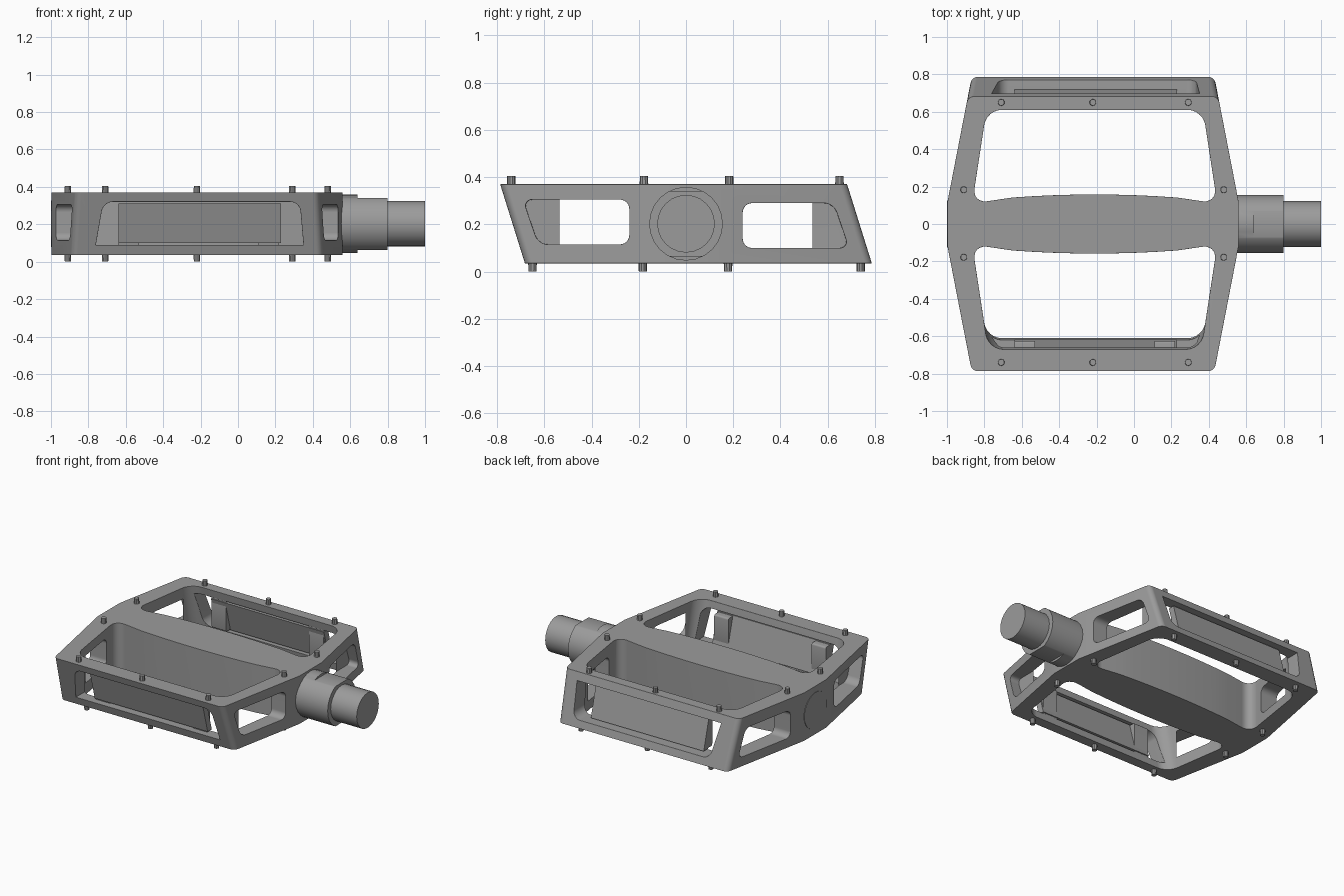
import bpy, bmesh, math
from mathutils import Matrix, Vector

if "Cube" in bpy.data.objects:
    bpy.data.objects.remove(bpy.data.objects["Cube"])

ZC, LOW, HIGH = 0.2025, 0.035, 0.37   # mid height, underside, top face

grey = bpy.data.materials.new("metal_grey")
grey.use_nodes = True
grey.diffuse_color = (0.33, 0.33, 0.33, 1)
grey.node_tree.nodes["Principled BSDF"].inputs["Base Color"].default_value = (0.33, 0.33, 0.33, 1)


def finish(bm, name):
    bmesh.ops.recalc_face_normals(bm, faces=bm.faces)
    mesh = bpy.data.meshes.new(name)
    bm.to_mesh(mesh)
    bm.free()
    mesh.materials.append(grey)
    obj = bpy.data.objects.new(name, mesh)
    bpy.context.collection.objects.link(obj)
    return obj


def activate(obj):
    bpy.ops.object.select_all(action='DESELECT')
    obj.select_set(True)
    bpy.context.view_layer.objects.active = obj


def smooth(obj, angle=35):
    activate(obj)
    bpy.ops.object.shade_smooth_by_angle(angle=math.radians(angle))


def place(p, side):
    """side -1 turns a point half a revolution about the axle."""
    x, y, z = p
    return (x, y, z) if side > 0 else (x, -y, 2 * ZC - z)


def loft(name, a, b, side=1, corners=(), radius=0.0, segments=6):
    """Solid between two matching loops, with chosen long edges rounded."""
    bm = bmesh.new()
    va = [bm.verts.new(place(p, side)) for p in a]
    vb = [bm.verts.new(place(p, side)) for p in b]
    n = len(a)
    bm.faces.new(va)
    bm.faces.new(vb[::-1])
    for i in range(n):
        bm.faces.new((va[i], vb[i], vb[(i + 1) % n], va[(i + 1) % n]))
    bmesh.ops.recalc_face_normals(bm, faces=bm.faces)
    if radius:
        edges = [bm.edges.get((va[i], vb[i])) for i in corners]
        bmesh.ops.bevel(bm, geom=edges, offset=radius, segments=segments,
                        profile=0.5, affect='EDGES')
    return finish(bm, name)


def rod(name, x0, x1, radius, sides=24):
    bm = bmesh.new()
    matrix = Matrix.Translation(((x0 + x1) / 2, 0, ZC)) @ Matrix.Rotation(math.pi / 2, 4, 'Y')
    bmesh.ops.create_cone(bm, cap_ends=True, segments=sides, radius1=radius,
                          radius2=radius, depth=x1 - x0, matrix=matrix)
    return finish(bm, name)


def cut(body, cutter):
    mod = body.modifiers.new("cut", 'BOOLEAN')
    mod.operation, mod.solver, mod.object = 'DIFFERENCE', 'EXACT', cutter
    activate(body)
    bpy.ops.object.modifier_apply(modifier=mod.name)
    bpy.data.objects.remove(cutter)


# Body: six-sided plate whose front and back faces lean with height
def outline(z):
    lean = 0.313 * (z - ZC)
    back, front = 0.7345 - lean, -0.7345 - lean

    def arm(y):
        return 0.778 - 0.194 * (abs(y) - 0.12)
    pts = [(1, front), (1, -0.12), (1, 0.12), (1, back),
           (-1, back), (-1, 0.12), (-1, -0.12), (-1, front)]
    return [(-0.219 + s * arm(y), y, z) for s, y in pts]


body = loft("pedal_body", outline(LOW), outline(HIGH),
            corners=(0, 3, 4, 7), radius=0.03, segments=4)


# Large openings either side of the axle housing
def opening(z):
    far = 0.64 - 0.179 * (z - ZC)
    inset = 0.15 * (far - 0.1)
    curve = [-0.65 + 0.11 * i for i in range(9)]
    pts = [(-0.865, 0.11)]
    pts += [(x, 0.158 - 0.085 * (x + 0.21) ** 2) for x in curve]
    pts += [(0.445, 0.11), (0.445 - inset, far), (-0.865 + inset, far)]
    return [(x, y, z) for x, y in pts]


for side in (1, -1):
    cut(body, loft("opening_cutter", opening(-0.05), opening(0.455), side,
                   corners=(0, 10, 11, 12), radius=0.08))

# Long slots for the reflectors, and windows through the side arms
slot = [(-0.72, 0.085), (0.33, 0.085), (0.35, 0.315), (-0.76, 0.315)]
window = [(0.24, 0.10), (0.69, 0.10), (0.625, 0.29), (0.24, 0.29)]
for side in (1, -1):
    cut(body, loft("slot_cutter", [(x, 0.5, z) for x, z in slot],
                   [(x, 0.95, z) for x, z in slot], side, (0, 1), 0.05))
    for x0, x1 in ((-1.2, -0.8), (0.38, 0.76)):
        cut(body, loft("window_cutter", [(x0, y, z) for y, z in window],
                       [(x1, y, z) for y, z in window], side, range(4), 0.04))

bevel = body.modifiers.new("soft_edges", 'BEVEL')
bevel.width, bevel.segments = 0.014, 2
bevel.limit_method, bevel.angle_limit = 'ANGLE', math.radians(40)
activate(body)
bpy.ops.object.modifier_apply(modifier=bevel.name)
smooth(body, 40)
body.modifiers.new("even_shading", 'WEIGHTED_NORMAL').keep_sharp = True

# Reflectors with a raised rim, and the clips behind them
for side, label in ((1, "back"), (-1, "front")):
    def slab(depth):
        rows = ((-0.64, 0.095), (0.23, 0.095), (0.23, 0.305), (-0.64, 0.305))
        return [(x, depth - 0.27 * (z - ZC), z) for x, z in rows]
    plate = loft(label + "_reflector", slab(0.645), slab(0.69), side)
    bm = bmesh.new()
    bm.from_mesh(plate.data)
    outer = max(bm.faces, key=lambda f: f.calc_center_median().y * side)
    bmesh.ops.inset_region(bm, faces=[outer], thickness=0.014)
    for v in outer.verts:
        v.co.y -= 0.01 * side
    bm.to_mesh(plate.data)
    bm.free()
    for i, x in enumerate((-0.585, 0.165)):
        ends = [[(x + dx, y, z) for y, z in
                 ((0.625, 0.10), (0.68, 0.10), (0.65, 0.33), (0.625, 0.33))]
                for dx in (-0.055, 0.055)]
        smooth(loft(f"{label}_clip_{i + 1}", *ends, side, (0, 3), 0.012, 3))

# Axle with two spanner flats, threaded end and end cap
collar = rod("axle_collar", 0.5, 0.8, 0.156)
for side in (1, -1):
    base = [(0.64, -0.2), (0.85, -0.2), (0.85, 0.2), (0.64, 0.2)]
    cut(collar, loft("flat_cutter", [(x, y, ZC + 0.139) for x, y in base],
                     [(x, y, ZC + 0.25) for x, y in base], side))
smooth(collar, 25)
smooth(rod("axle_end", 0.78, 1.0, 0.122))
smooth(rod("end_cap", -1.0, -0.95, 0.125))

# Grip pins on both faces
pins = [(x, y) for y in (0.65, -0.74) for x in (-0.71, -0.22, 0.29)]
pins += [(x, y) for x in (-0.91, 0.48) for y in (0.183, -0.178)]
for side, label in ((1, "top"), (-1, "bottom")):
    for i, (x, y) in enumerate(pins):
        bm = bmesh.new()
        bmesh.ops.create_cone(bm, cap_ends=True, segments=10, radius1=0.019, radius2=0.017,
                              depth=0.055, matrix=Matrix.Translation((x, y, 0.3775)))
        for v in bm.verts:
            v.co = Vector(place(v.co, side))
        smooth(finish(bm, f"{label}_pin_{i + 1}"))
